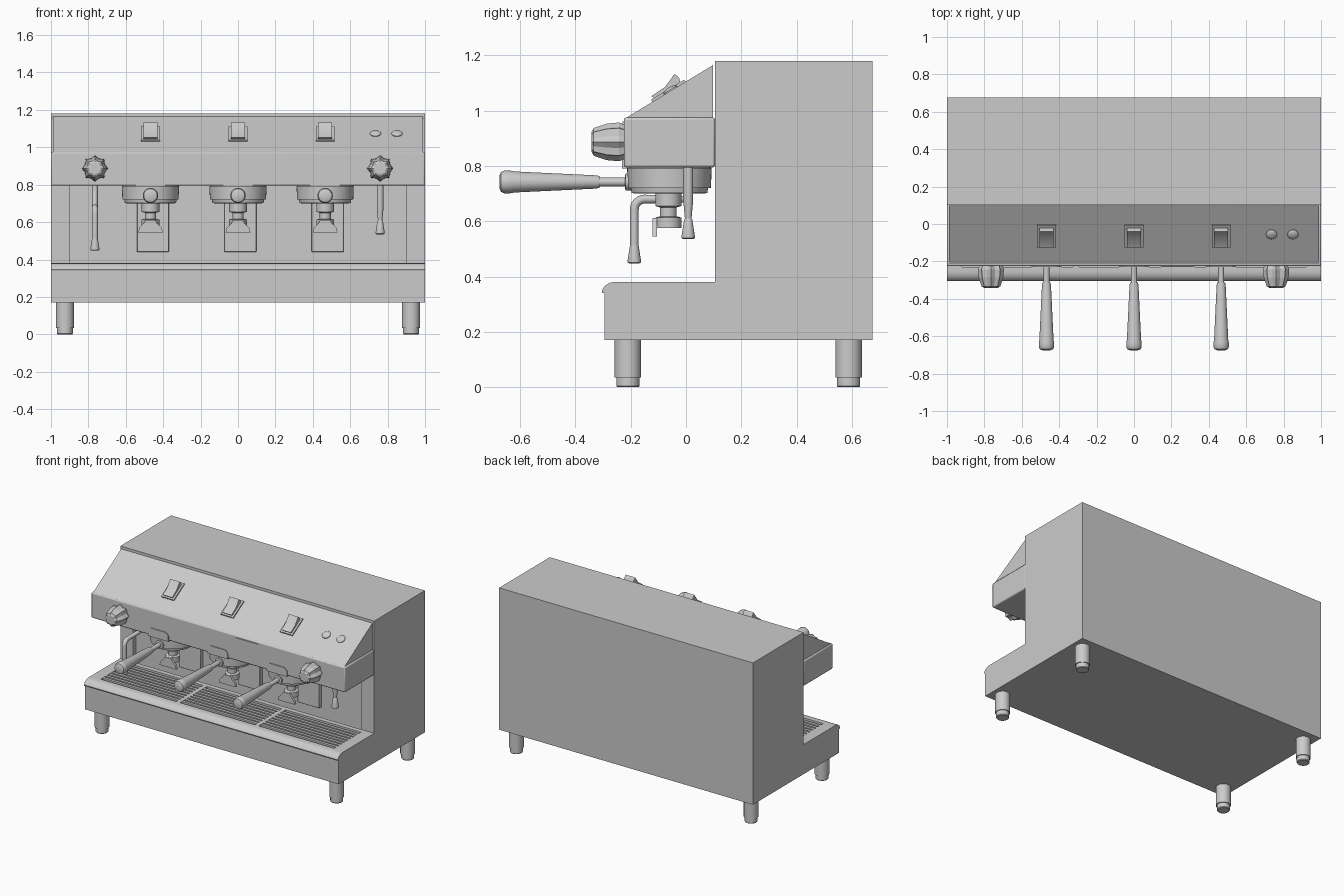
import bpy, bmesh, math
from mathutils import Vector, Matrix

if "Cube" in bpy.data.objects:
    bpy.data.objects.remove(bpy.data.objects["Cube"])

steel = bpy.data.materials.new("brushed steel grey")
steel.use_nodes = True
steel.diffuse_color = (0.6, 0.6, 0.6, 1)
steel.node_tree.nodes["Principled BSDF"].inputs["Base Color"].default_value = (0.6, 0.6, 0.6, 1)


def finish(name, bm, bevel=0, smooth=True):
    """Turn a bmesh into a finished object."""
    bmesh.ops.recalc_face_normals(bm, faces=bm.faces)
    mesh = bpy.data.meshes.new(name)
    bm.to_mesh(mesh)
    bm.free()
    mesh.materials.append(steel)
    ob = bpy.data.objects.new(name, mesh)
    bpy.context.collection.objects.link(ob)
    if bevel:
        mod = ob.modifiers.new("Bevel", 'BEVEL')
        mod.width, mod.segments = bevel, 2
    if smooth:
        bpy.ops.object.select_all(action='DESELECT')
        ob.select_set(True)
        bpy.context.view_layer.objects.active = ob
        bpy.ops.object.shade_smooth_by_angle(angle=math.radians(35))
    return ob


def box(name, x, y, z, bevel=0):
    """Box from (low, high) ranges."""
    bm = bmesh.new()
    bmesh.ops.create_cube(bm, size=1)
    for v in bm.verts:
        v.co = [r[0] if c < 0 else r[1] for c, r in zip(v.co, (x, y, z))]
    return finish(name, bm, bevel)


def extrude(name, points, a, b, axis='X', bevel=0):
    """Extrude a (y, z) profile along x, or an (x, z) profile along y."""
    bm = bmesh.new()
    place = (lambda p: (a, *p)) if axis == 'X' else (lambda p: (p[0], a, p[1]))
    face = bm.faces.new([bm.verts.new(place(p)) for p in points])
    new = bmesh.ops.extrude_face_region(bm, geom=[face])["geom"]
    shift = Vector((b - a, 0, 0) if axis == 'X' else (0, b - a, 0))
    bmesh.ops.translate(bm, vec=shift, verts=[v for v in new if isinstance(v, bmesh.types.BMVert)])
    return finish(name, bm, bevel)


def lathe(name, profile, place, sides=32, flute=1.0):
    """Revolve a (radius, height) profile; flute pulls in every second side."""
    bm = bmesh.new()
    rings = []
    for r, h in profile:
        ring = []
        for i in range(sides):
            t = 2 * math.pi * i / sides
            k = r * (flute if i % 2 else 1)
            ring.append(bm.verts.new((k * math.cos(t), k * math.sin(t), h)))
        rings.append(ring)
    for lo, hi in zip(rings, rings[1:]):
        for i in range(sides):
            j = (i + 1) % sides
            bm.faces.new((lo[i], lo[j], hi[j], hi[i]))
    bm.faces.new(rings[0])
    bm.faces.new(rings[-1])
    bmesh.ops.transform(bm, matrix=place, verts=bm.verts)
    return finish(name, bm, smooth=flute == 1)


def at(x, y, z):
    return Matrix.Translation((x, y, z))


TO_FRONT = Matrix.Rotation(math.pi / 2, 4, 'X')   # lathe axis towards -y


def tube(name, points, radius):
    """Round pipe along a path."""
    cu = bpy.data.curves.new(name, 'CURVE')
    cu.dimensions = '3D'
    cu.bevel_depth, cu.bevel_resolution, cu.use_fill_caps = radius, 4, True
    sp = cu.splines.new('POLY')
    sp.points.add(len(points) - 1)
    for p, co in zip(sp.points, points):
        p.co = (*co, 1)
    cu.materials.append(steel)
    ob = bpy.data.objects.new(name, cu)
    bpy.context.collection.objects.link(ob)


# Housing: L-shaped shell with a shallow recess behind the groups
FRONT, WALL, BACK = -0.295, 0.105, 0.675
shell = [(FRONT, 0.17), (BACK, 0.17), (BACK, 1.18), (WALL + 0.03, 1.18), (WALL + 0.03, 0.34), (FRONT, 0.34)]
extrude("housing", shell, -1, 1)
for s in (-1, 1):
    box("front_pillar", sorted((s * 0.9, s)), (WALL, WALL + 0.03), (0.34, 0.8))
box("upper_wall", (-1, 1), (WALL, WALL + 0.03), (0.8, 1.18))

# Control head and sloping switch panel
box("control_head", (-1, 1), (-0.225, WALL), (0.795, 0.975), 0.008)
extrude("switch_panel", [(-0.215, 0.975), (0.098, 0.975), (0.098, 1.165)], -0.99, 0.99)
box("display", (0.145, 0.317), (-0.23, -0.222), (0.805, 0.96))

# Drip tray: rounded lip, frame and slatted grille
lip = [(-0.303, 0.34), (-0.305, 0.348), (-0.295, 0.365), (-0.275, 0.378), (-0.255, 0.381), (-0.23, 0.381), (-0.23, 0.34)]
extrude("tray_lip", lip, -1, 1)
box("tray_floor", (-1, 1), (-0.24, WALL), (0.34, 0.352))
box("tray_back", (-1, 1), (0.07, WALL), (0.34, 0.381))
for s in (-1, 1):
    box("tray_side", sorted((s * 0.92, s)), (-0.23, 0.07), (0.34, 0.381))
    box("grille_divider", (s * 0.31 - 0.015, s * 0.31 + 0.015), (-0.23, 0.07), (0.35, 0.381))
for i in range(8):
    y = -0.197 + i * 0.0335
    box("grille_slat", (-0.92, 0.92), (y - 0.01, y + 0.01), (0.35, 0.38))

# Feet
for x in (-0.925, 0.925):
    for y in (-0.21, 0.588):
        lathe("foot", [(0.039, 0), (0.042, 0.004), (0.042, 0.035), (0.048, 0.035), (0.048, 0.175)], at(x, y, 0))

# Fluted knobs
for x in (-0.765, 0.76):
    lathe("knob", [(0.062, 0), (0.07, 0.02), (0.066, 0.065), (0.05, 0.112), (0.035, 0.12)],
          at(x, -0.222, 0.887) @ TO_FRONT, 16, 0.82)

# Slope frame: local x across, y up the slope, z outwards
angle = math.atan2(0.19, 0.313)


def on_slope(x, y):
    z = 0.975 + (y + 0.215) * math.tan(angle)
    return at(x, y, z) @ Matrix.Rotation(angle, 4, 'X')


# Indicator lights
for x in (0.735, 0.85):
    lathe("indicator_light", [(0.029, -0.002), (0.029, 0.004), (0.022, 0.01), (0.01, 0.013)], on_slope(x, -0.055), 24)

GROUPS = (-0.468, 0, 0.466)
rocker = [(-0.055, 0), (-0.062, 0.02), (-0.004, 0.022), (0.052, 0.045), (0.058, 0.024), (0.05, 0)]
for x in GROUPS:
    # Rocker switch
    plate = box("switch_frame", (-0.05, 0.05), (-0.07, 0.07), (-0.002, 0.009))
    key = extrude("switch_rocker", rocker, -0.037, 0.037)
    plate.matrix_world = key.matrix_world = on_slope(x, -0.062)

    # Brew group and its collar
    y = -0.06
    lathe("brew_group", [(0.125, 0.7), (0.137, 0.703), (0.14, 0.72), (0.15, 0.72), (0.153, 0.79), (0.145, 0.8)], at(x, y, 0), 48)
    tab = [(-0.08, 0.79), (0.08, 0.79), (0.08, 0.83), (0.06, 0.85), (-0.06, 0.85), (-0.08, 0.83)]
    extrude("group_collar", [(x + u, z) for u, z in tab], -0.231, -0.2, 'Y')

    # Portafilter handle
    grip = [(0.03, 0), (0.03, 0.024), (0.016, 0.026), (0.016, 0.118), (0.021, 0.118), (0.024, 0.13),
            (0.038, 0.425), (0.041, 0.44), (0.041, 0.462), (0.036, 0.474), (0.022, 0.48)]
    lathe("portafilter_handle", grip, at(x, -0.195, 0.742) @ TO_FRONT)

    # Coffee spout: neck, foot and flared lip
    neck = [(0.047, 0.575), (0.047, 0.613), (0.03, 0.618), (0.03, 0.65), (0.047, 0.655), (0.047, 0.71)]
    lathe("spout_neck", neck, at(x, -0.064, 0))
    bell = [(-0.066, 0.545), (0.066, 0.545), (0.06, 0.57), (0.035, 0.595), (0.025, 0.612),
            (-0.025, 0.612), (-0.035, 0.595), (-0.06, 0.57)]
    extrude("spout_lip", [(x + u, z) for u, z in bell], -0.121, -0.104, 'Y')

    # Back plate in the recess
    box("back_plate", (x - 0.072, x + 0.098), (0.106, 0.14), (0.44, 0.705), 0.004)

# Steam wand, bent forwards, and straight hot water spout
X1, X2 = -0.765, 0.76
bend = [(X1, -0.15 - 0.037 * math.sin(t), 0.643 + 0.037 * math.cos(t)) for t in (i * math.pi / 12 for i in range(7))]
tube("steam_wand", [(X1, 0.01, 0.8), (X1, 0.01, 0.68)] + bend + [(X1, -0.187, 0.5)], 0.016)
nozzle = [(0.018, 0), (0.024, 0.004), (0.024, 0.012), (0.015, 0.07)]
lathe("steam_nozzle", nozzle, at(X1, -0.187, 0.447), 24)
lathe("water_spout", nozzle + [(0.012, 0.075), (0.018, 0.14), (0.018, 0.27)], at(X2, 0.008, 0.535), 24)
